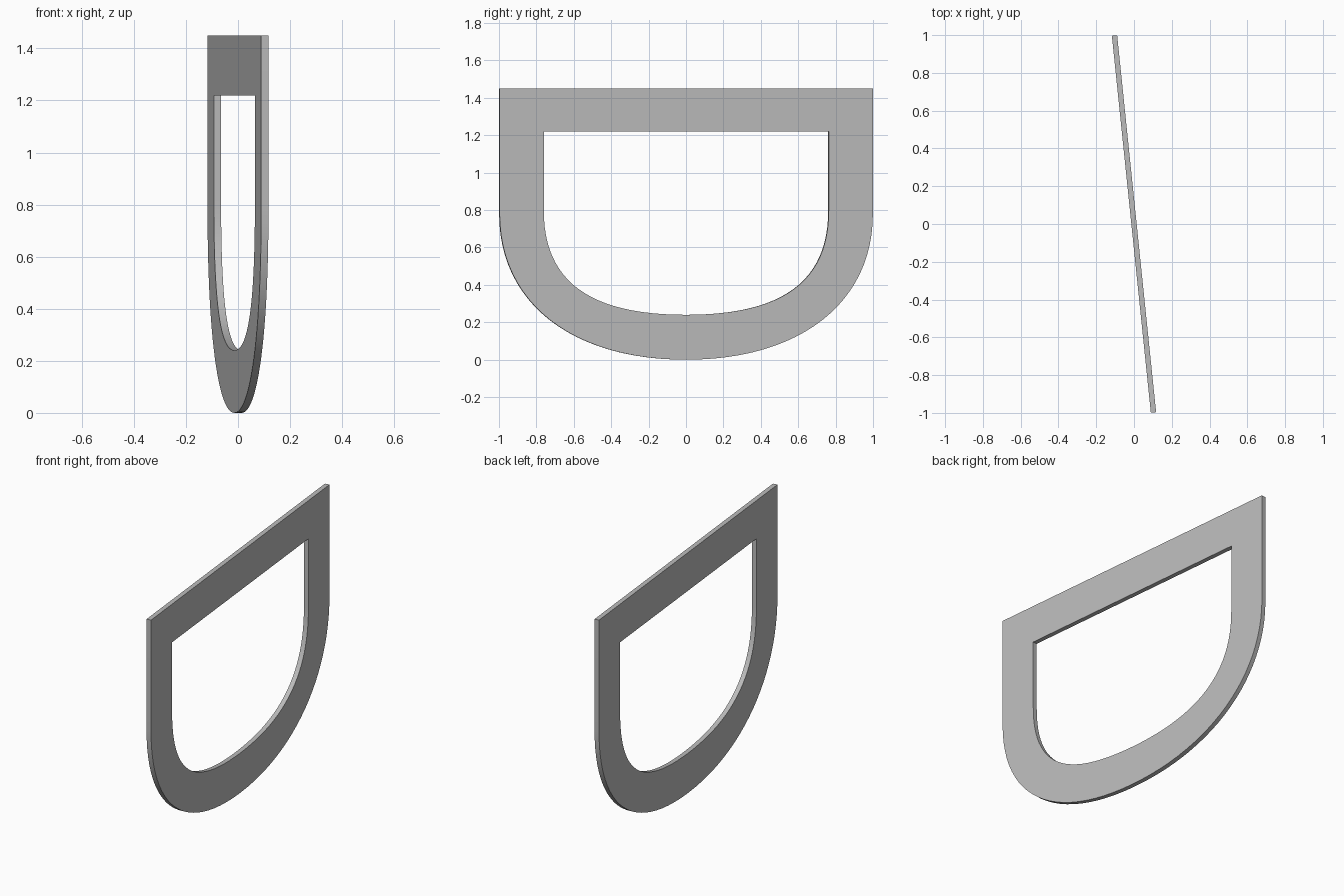
import bpy
from math import radians

cube = bpy.data.objects.get("Cube")
if cube:
    bpy.data.objects.remove(cube, do_unlink=True)

# Plain grey material
grey = bpy.data.materials.new("plain grey")
grey.use_nodes = True
colour = (0.5, 0.5, 0.5, 1)
grey.diffuse_color = colour
grey.node_tree.nodes["Principled BSDF"].inputs["Base Color"].default_value = colour


def add_d_outline(curve, half, top, shoulder, bottom, k):
    """Closed D outline: flat top, straight sides, rounded belly."""
    drop = (shoulder - bottom) * k
    # each entry: point, left handle, right handle (None = straight side)
    knots = [
        ((-half, top), None, None),
        ((-half, shoulder), None, (-half, shoulder - drop)),
        ((0, bottom), (-half * k, bottom), (half * k, bottom)),
        ((half, shoulder), (half, shoulder - drop), None),
        ((half, top), None, None),
    ]
    spline = curve.splines.new("BEZIER")
    spline.bezier_points.add(len(knots) - 1)
    spline.use_cyclic_u = True
    for point, (co, left, right) in zip(spline.bezier_points, knots):
        point.co = (*co, 0)
        point.handle_left_type = "FREE" if left else "VECTOR"
        point.handle_right_type = "FREE" if right else "VECTOR"
        point.handle_left = (*(left or co), 0)
        point.handle_right = (*(right or co), 0)


# Flat frame: outer outline with the window opening, given thickness
curve = bpy.data.curves.new("d_frame", "CURVE")
curve.dimensions = "2D"
curve.fill_mode = "BOTH"
curve.resolution_u = 24
curve.extrude = 0.014
add_d_outline(curve, 1.003, 1.45, 0.78, 0, 0.61)
add_d_outline(curve, 0.766, 1.22, 0.80, 0.24, 0.68)
curve.materials.append(grey)

# Stand it upright, turned slightly away from the side axis
frame = bpy.data.objects.new("d_frame", curve)
bpy.context.collection.objects.link(frame)
frame.rotation_euler = (radians(90), 0, radians(95.9))
bpy.context.view_layer.objects.active = frame
frame.select_set(True)
bpy.ops.object.convert(target="MESH")
bpy.ops.object.shade_smooth_by_angle(angle=radians(30))
